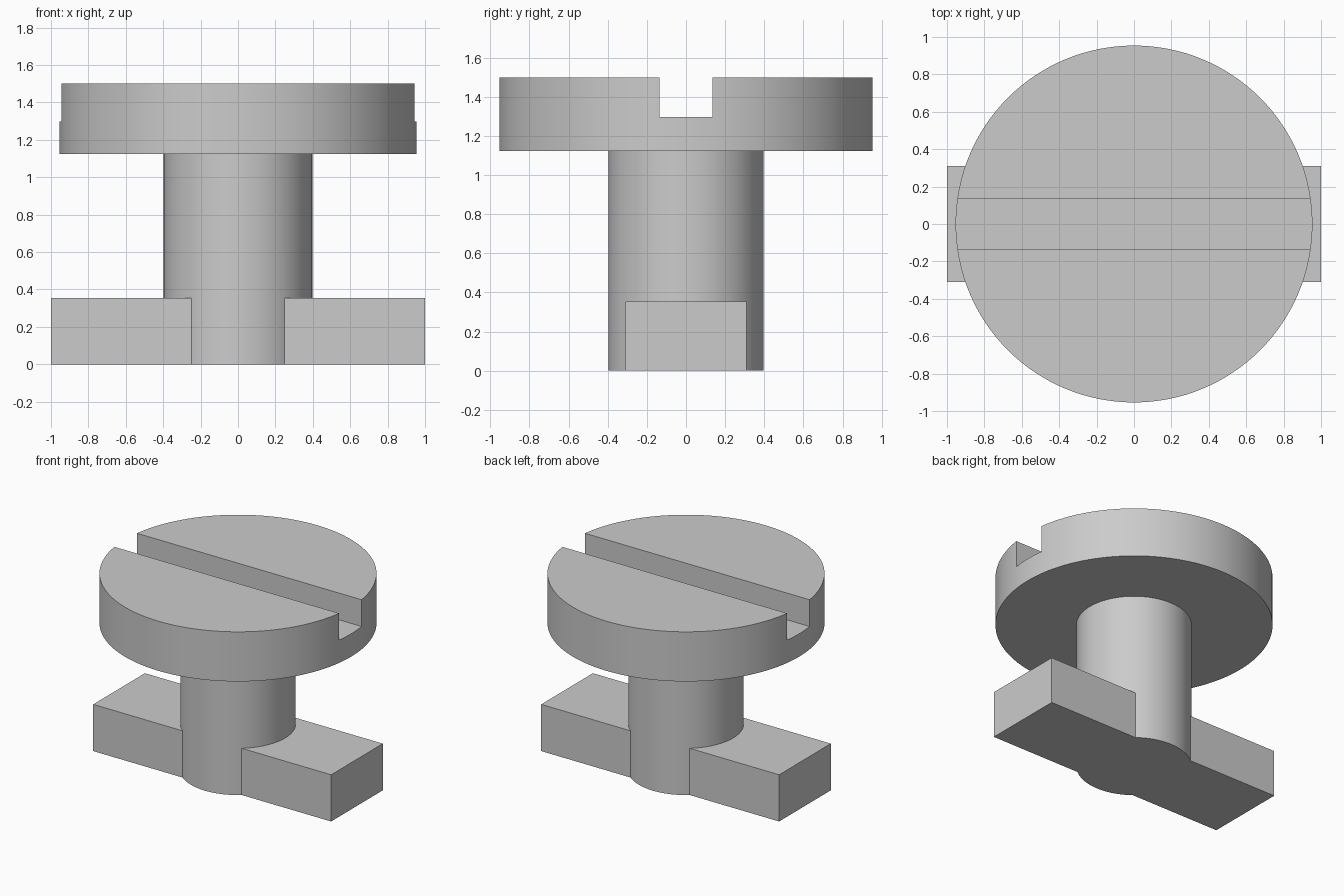
import bpy
import math

if "Cube" in bpy.data.objects:
    bpy.data.objects.remove(bpy.data.objects["Cube"])

HEAD_R, SHAFT_R = 0.954, 0.397
TOP_Z, HEAD_Z, SLOT_Z = 1.5, 1.123, 1.297
SEGMENTS = 128


def cylinder(name, radius, z0, z1):
    bpy.ops.mesh.primitive_cylinder_add(vertices=SEGMENTS, radius=radius,
                                        depth=z1 - z0, location=(0, 0, (z0 + z1) / 2))
    bpy.context.object.name = name
    return bpy.context.object


def box(name, size_x, size_y, z0, z1):
    bpy.ops.mesh.primitive_cube_add(size=1, location=(0, 0, (z0 + z1) / 2))
    ob = bpy.context.object
    ob.name = name
    ob.scale = (size_x, size_y, z1 - z0)
    bpy.ops.object.transform_apply(location=False, rotation=False, scale=True)
    return ob


def combine(target, other, operation):
    bpy.context.view_layer.objects.active = target
    mod = target.modifiers.new(operation.lower(), 'BOOLEAN')
    mod.operation = operation
    mod.solver = 'EXACT'
    mod.object = other
    bpy.ops.object.modifier_apply(modifier=mod.name)
    bpy.data.objects.remove(other)


# Round shaft, fused with the crossbar at its foot and the disc head on top
fastener = cylinder("slotted_fastener", SHAFT_R, 0, HEAD_Z + 0.08)
combine(fastener, box("crossbar", 2.0, 0.62, 0, 0.355), 'UNION')
combine(fastener, cylinder("head", HEAD_R, HEAD_Z, TOP_Z), 'UNION')

# Screwdriver slot across the head
combine(fastener, box("slot_cutter", 2.4, 0.27, SLOT_Z, TOP_Z + 0.2), 'DIFFERENCE')

# Smooth round walls, crisp edges
bpy.ops.object.select_all(action='DESELECT')
fastener.select_set(True)
bpy.context.view_layer.objects.active = fastener
bpy.ops.object.shade_smooth_by_angle(angle=math.radians(30))
